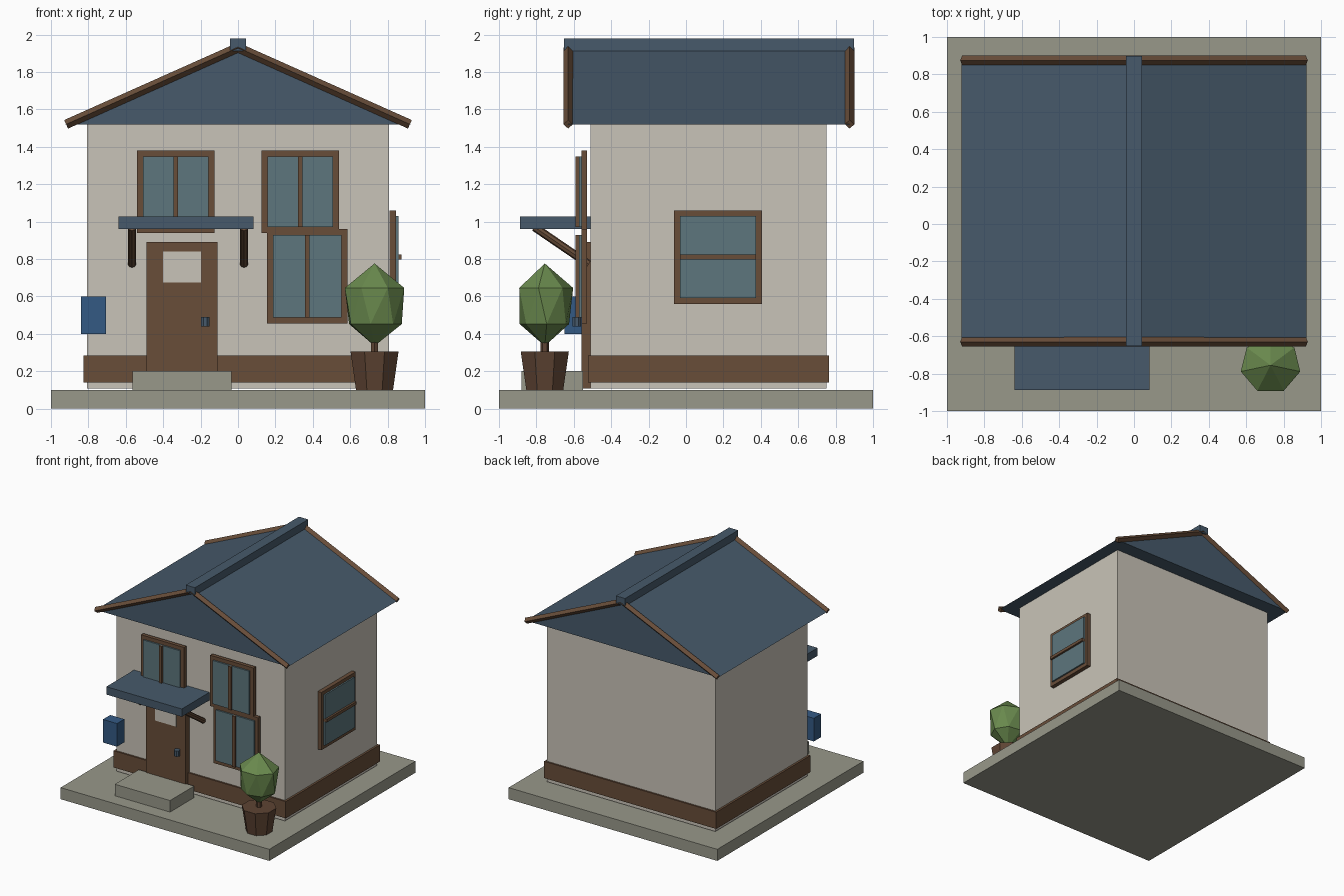
import bpy, bmesh, math
from mathutils import Vector, Matrix

if "Cube" in bpy.data.objects:
    bpy.data.objects.remove(bpy.data.objects["Cube"])


def mat(name, hexcol):
    m = bpy.data.materials.new(name)
    c = [int(hexcol[i:i + 2], 16) / 255 for i in (0, 2, 4)]
    lin = [v / 12.92 if v <= 0.04045 else ((v + 0.055) / 1.055) ** 2.4 for v in c]
    m.diffuse_color = (*lin, 1)
    m.use_nodes = True
    m.node_tree.nodes["Principled BSDF"].inputs["Base Color"].default_value = m.diffuse_color
    return m


STONE = mat("grey_stone", "98988A")
CREAM = mat("cream_plaster", "C9C4B8")
BLUE = mat("slate_blue", "475A6B")
BROWN = mat("brown_wood", "684D39")
GLASS = mat("window_glass", "5D767D")
POST = mat("mailbox_blue", "345A84")
POT = mat("pot_brown", "5E4433")
LEAF = mat("leaf_green", "6A8A4E")


def finish(name, bm, m):
    bmesh.ops.recalc_face_normals(bm, faces=bm.faces)
    me = bpy.data.meshes.new(name)
    bm.to_mesh(me)
    bm.free()
    me.materials.append(m)
    ob = bpy.data.objects.new(name, me)
    bpy.context.collection.objects.link(ob)
    return ob


def box(name, x0, x1, y0, y1, z0, z1, m):
    bm = bmesh.new()
    bmesh.ops.create_cube(bm, size=1)
    bmesh.ops.scale(bm, vec=(x1 - x0, y1 - y0, z1 - z0), verts=bm.verts)
    bmesh.ops.translate(bm, vec=((x0 + x1) / 2, (y0 + y1) / 2, (z0 + z1) / 2), verts=bm.verts)
    return finish(name, bm, m)


def rod(name, a, b, r1, r2, n, m, spin=0):
    a, b = Vector(a), Vector(b)
    d = b - a
    mx = (Matrix.Translation((a + b) / 2) @ d.to_track_quat('Z', 'Y').to_matrix().to_4x4()
          @ Matrix.Rotation(spin, 4, 'Z'))
    bm = bmesh.new()
    bmesh.ops.create_cone(bm, cap_ends=True, segments=n, radius1=r1, radius2=r2,
                          depth=d.length, matrix=mx)
    return finish(name, bm, m)


# Ground slab, walls, skirting and door step
box("ground_slab", -1, 1, -1, 1, 0, 0.1, STONE)
box("walls", -0.807, 0.807, -0.51, 0.75, 0.107, 1.53, CREAM)
box("skirting", -0.825, 0.825, -0.525, 0.765, 0.14, 0.285, BROWN)
box("door_step", -0.565, -0.035, -0.88, -0.55, 0.1, 0.2, STONE)

# Solid gable roof
bm = bmesh.new()
f = bm.faces.new([bm.verts.new((x, -0.63, z)) for x, z in ((-0.922, 1.52), (0.922, 1.52), (0, 1.93))])
ext = bmesh.ops.extrude_face_region(bm, geom=[f])
bmesh.ops.translate(bm, vec=(0, 1.505, 0), verts=[v for v in ext["geom"] if isinstance(v, bmesh.types.BMVert)])
bm.faces.new(list(f.verts)) if not f.is_valid else None
finish("roof", bm, BLUE)
box("ridge_cap", -0.044, 0.044, -0.652, 0.897, 1.912, 1.978, BLUE)

# Diamond-section trim along the gable edges
for end, y in (("front", -0.63), ("back", 0.875)):
    for side, s in (("left", -1), ("right", 1)):
        rod(f"{end}_{side}_gable_trim", (s * 0.919, y, 1.52), (0, y, 1.93), 0.025, 0.025, 4, BROWN)

# Front windows: frame, glass, vertical bar
for name, x0, x1, z0, z1 in (("upper_left", -0.54, -0.125, 0.94, 1.38),
                             ("upper_right", 0.125, 0.54, 0.94, 1.38),
                             ("lower_right", 0.155, 0.585, 0.455, 0.96)):
    t, c = 0.032, (x0 + x1) / 2
    box(name + "_window_frame", x0, x1, -0.56, -0.528, z0, z1, BROWN)
    box(name + "_window_glass", x0 + t, x1 - t, -0.573, -0.55, z0 + t, z1 - t, GLASS)
    box(name + "_window_bar", c - 0.013, c + 0.013, -0.59, -0.55, z0 + t, z1 - t, BROWN)

# Side window with a horizontal bar
box("side_window_frame", 0.81, 0.845, -0.065, 0.405, 0.56, 1.06, BROWN)
box("side_window_glass", 0.83, 0.858, -0.033, 0.375, 0.592, 1.03, GLASS)
box("side_window_bar", 0.83, 0.875, -0.033, 0.375, 0.797, 0.823, BROWN)

# Door with pale pane and knob
box("door", -0.49, -0.11, -0.56, -0.505, 0.107, 0.89, BROWN)
box("door_pane", -0.4, -0.197, -0.564, -0.558, 0.675, 0.84, CREAM)
rod("door_knob", (-0.175, -0.585, 0.44), (-0.175, -0.585, 0.49), 0.025, 0.025, 8, BLUE, math.pi / 8)

# Canopy and its two struts
box("canopy", -0.64, 0.083, -0.888, -0.51, 0.96, 1.028, BLUE)
for side, x in (("left", -0.567), ("right", 0.032)):
    rod(side + "_canopy_strut", (x, -0.81, 0.97), (x, -0.52, 0.772), 0.022, 0.022, 8, BROWN)

# Mailbox
box("mailbox", -0.84, -0.705, -0.65, -0.55, 0.4, 0.6, POST)

# Potted bush
px, py = 0.73, -0.755
rod("plant_pot", (px, py, 0.1), (px, py, 0.305), 0.107, 0.139, 8, POT, math.pi / 8)
rod("trunk", (px, py, 0.29), (px, py, 0.42), 0.022, 0.022, 6, POT)
bm = bmesh.new()
for r, z, twist in ((0.163, 0.645, 0), (0.146, 0.452, 0.3)):
    for i in range(7):
        a = math.pi / 2 + twist + i * math.tau / 7
        bm.verts.new((px + r * math.cos(a), py + 0.93 * r * math.sin(a), z))
for z in (0.776, 0.335):
    bm.verts.new((px, py, z))
bmesh.ops.convex_hull(bm, input=bm.verts)
finish("bush", bm, LEAF)
